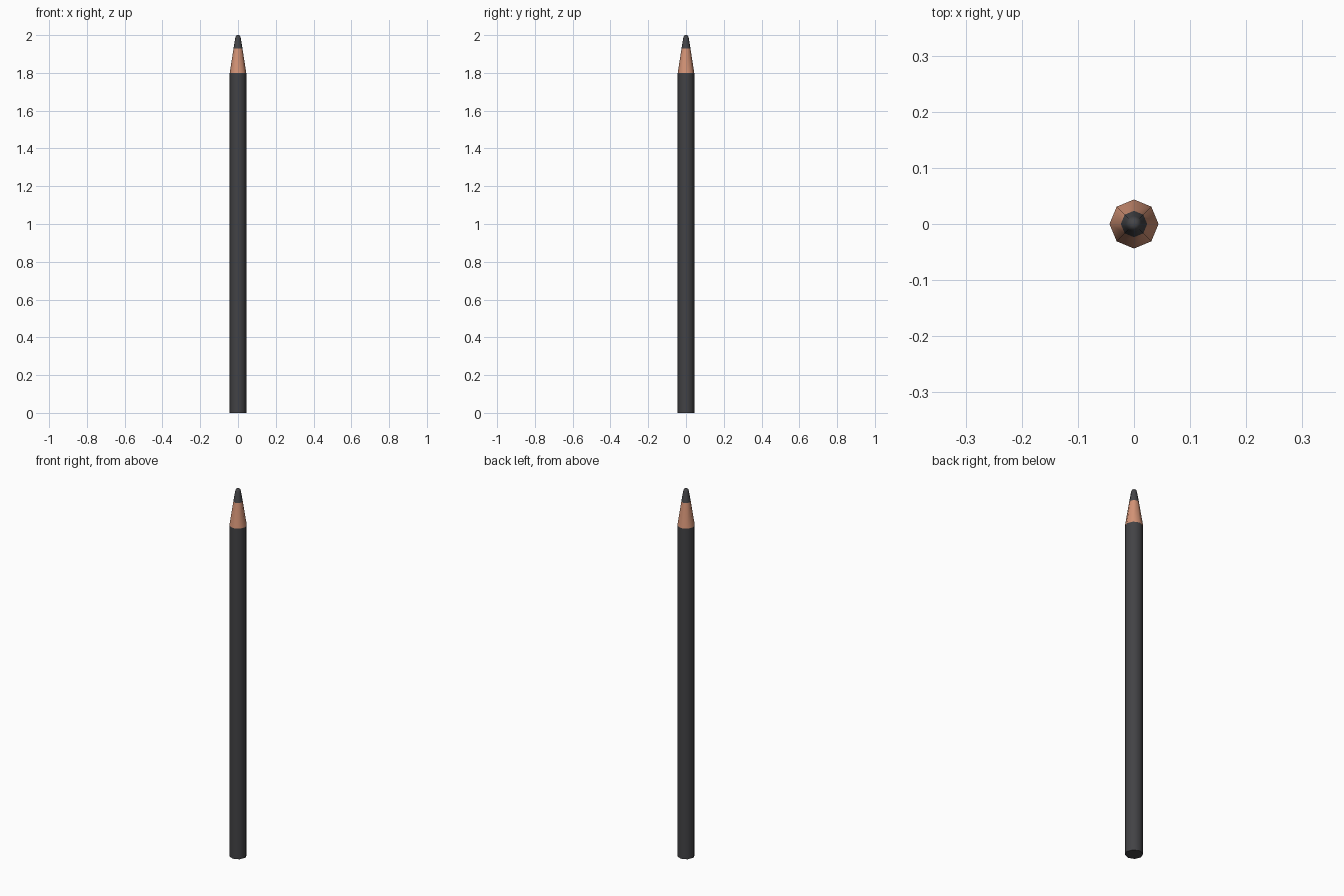
import bpy, bmesh, math

if "Cube" in bpy.data.objects:
    bpy.data.objects.remove(bpy.data.objects["Cube"])

SIDES = 8


def material(name, rgb):
    m = bpy.data.materials.new(name)
    m.diffuse_color = (*rgb, 1)
    m.use_nodes = True
    m.node_tree.nodes["Principled BSDF"].inputs["Base Color"].default_value = m.diffuse_color
    return m


def lathe(name, profile, mat, cap_bottom=False, cap_top=False):
    """Sweep (radius, z) points round z as an eight-sided part."""
    bm = bmesh.new()
    rings = [[bm.verts.new((r * math.cos(math.tau * i / SIDES),
                            r * math.sin(math.tau * i / SIDES), z))
              for i in range(SIDES)] for r, z in profile]
    for a, b in zip(rings, rings[1:]):
        for i in range(SIDES):
            j = (i + 1) % SIDES
            bm.faces.new((a[i], a[j], b[j], b[i]))
    if cap_bottom:
        bm.faces.new(rings[0][::-1])
    if cap_top:
        bm.faces.new(rings[-1])
    mesh = bpy.data.meshes.new(name)
    bm.to_mesh(mesh)
    bm.free()
    mesh.materials.append(mat)
    ob = bpy.data.objects.new(name, mesh)
    bpy.context.collection.objects.link(ob)
    bpy.context.view_layer.objects.active = ob
    ob.select_set(True)
    bpy.ops.object.shade_smooth_by_angle(angle=math.radians(50))
    ob.select_set(False)
    return ob


paint = material("charcoal paint", (0.055, 0.055, 0.060))
wood = material("bare wood", (0.65, 0.29, 0.18))
graphite = material("graphite", (0.060, 0.060, 0.065))

# Painted shaft with flat base
lathe("shaft", [(0.0437, 0), (0.0437, 1.8)], paint, cap_bottom=True)
# Sharpened wooden cone
lathe("sharpened_wood", [(0.0437, 1.8), (0.0235, 1.93)], wood)
# Lead with rounded tip
lathe("lead", [(0.0235, 1.93), (0.0145, 1.985), (0.011, 1.996), (0.005, 2.0)],
      graphite, cap_top=True)
